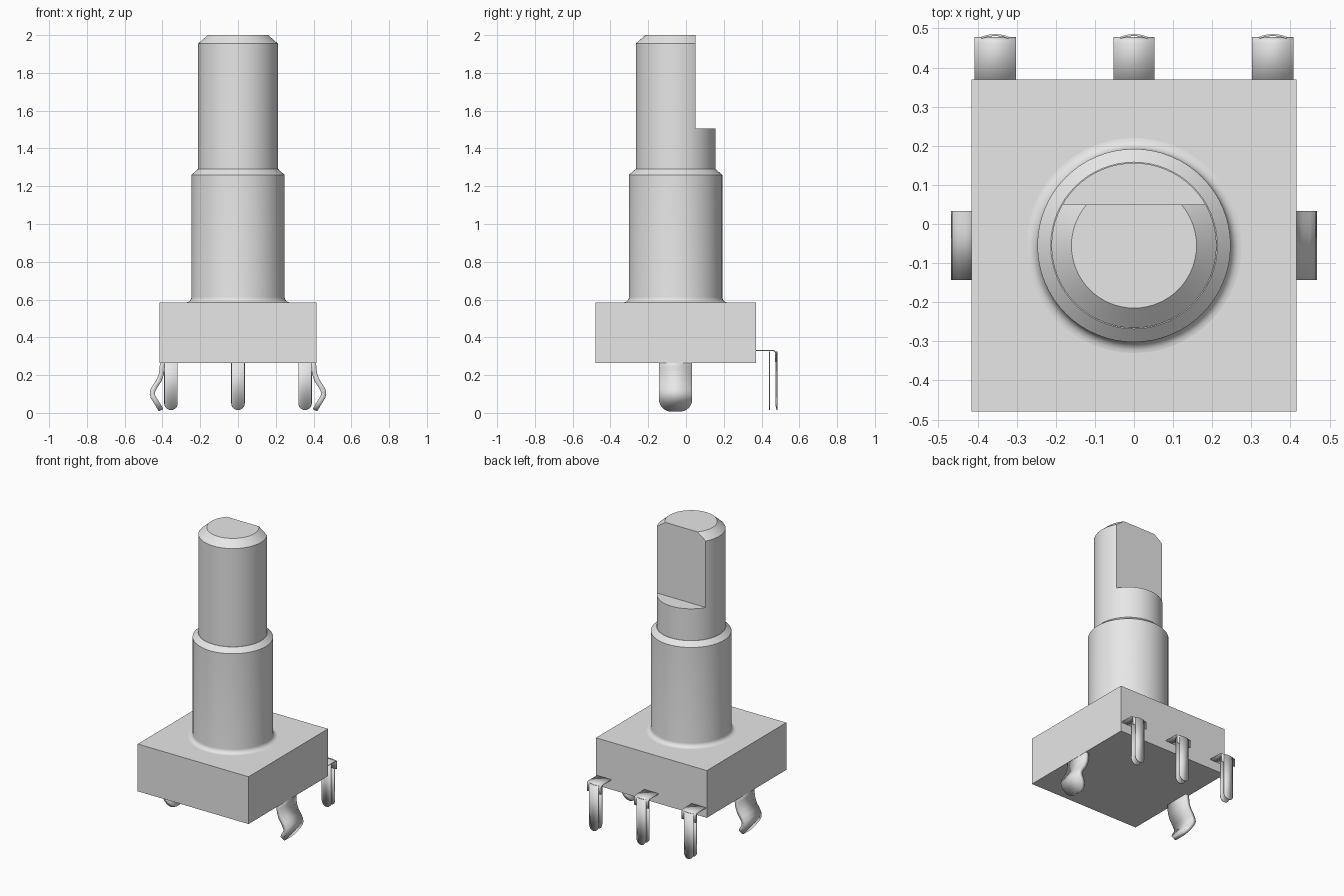
import bpy, bmesh, math
from mathutils import Vector

cube = bpy.data.objects.get("Cube")
if cube:
    bpy.data.objects.remove(cube, do_unlink=True)

# Single grey colour
grey = bpy.data.materials.new("plain grey")
grey.use_nodes = True
grey.diffuse_color = (0.8, 0.8, 0.8, 1)
grey.node_tree.nodes["Principled BSDF"].inputs["Base Color"].default_value = (0.8, 0.8, 0.8, 1)

AXIS_Y = -0.055


def finish(name, bm, thickness=0):
    """Turn a bmesh into an object with smooth shading and optional sheet thickness."""
    bmesh.ops.recalc_face_normals(bm, faces=bm.faces)
    mesh = bpy.data.meshes.new(name)
    bm.to_mesh(mesh)
    bm.free()
    mesh.materials.append(grey)
    mesh.shade_smooth()
    mesh.set_sharp_from_angle(angle=math.radians(30))
    obj = bpy.data.objects.new(name, mesh)
    bpy.context.collection.objects.link(obj)
    if thickness:
        mod = obj.modifiers.new("sheet", "SOLIDIFY")
        mod.thickness = thickness
        mod.offset = 0
    return obj


def box(name, lo, hi):
    bm = bmesh.new()
    bmesh.ops.create_cube(bm, size=1)
    lo, hi = Vector(lo), Vector(hi)
    for v in bm.verts:
        v.co = (lo + hi) / 2 + v.co * (hi - lo)
    return finish(name, bm)


def lathe(profile, steps=64):
    """Revolve (radius, z) points around the shaft axis and cap both ends."""
    bm = bmesh.new()
    rings = []
    for r, z in profile:
        rings.append([bm.verts.new((r * math.cos(a), AXIS_Y + r * math.sin(a), z))
                      for a in (math.tau * i / steps for i in range(steps))])
    for low, high in zip(rings, rings[1:]):
        for i in range(steps):
            j = (i + 1) % steps
            bm.faces.new((low[i], low[j], high[j], high[i]))
    bm.faces.new(rings[0])
    bm.faces.new(rings[-1])
    return bm


def strip(name, pairs, thickness):
    """Sheet spanned between successive pairs of points."""
    bm = bmesh.new()
    rows = [(bm.verts.new(a), bm.verts.new(b)) for a, b in pairs]
    for (a, b), (c, d) in zip(rows, rows[1:]):
        bm.faces.new((a, b, d, c))
    return finish(name, bm, thickness)


# Housing
box("housing", (-0.415, -0.48, 0.265), (0.415, 0.37, 0.585))

# Threaded-bush collar with a small fillet at its foot
fillet = [(0.275 - 0.028 * math.sin(t), 0.613 - 0.028 * math.cos(t))
          for t in (math.pi / 2 * i / 6 for i in range(7))]
finish("collar", lathe(fillet + [(0.247, 1.26), (0.213, 1.29)]))

# Shaft: full round below, flattened at the back above
finish("lower_shaft", lathe([(0.211, 1.28), (0.211, 1.505)]))
bm = lathe([(0.211, 1.505), (0.211, 1.955), (0.16, 2.0)])
cut = bmesh.ops.bisect_plane(bm, geom=bm.verts[:] + bm.edges[:] + bm.faces[:],
                             plane_co=(0, 0.05, 0), plane_no=(0, 1, 0), clear_outer=True)
edges = [e for e in cut["geom_cut"] if isinstance(e, bmesh.types.BMEdge)]
bmesh.ops.holes_fill(bm, edges=edges, sides=0)
finish("flattened_shaft", bm)

# Rear pins: a bent lug carrying two thin rounded blades
HALF, R, TIP = 0.035, 0.035, 0.015
for side, px in (("right", -0.355), ("middle", 0), ("left", 0.355)):
    lug = [(0.36, 0.33), (0.462, 0.33), (0.471, 0.326), (0.475, 0.317), (0.475, 0.27)]
    strip(side + "_pin_lug", [((px - 0.053, y, z), (px + 0.053, y, z)) for y, z in lug], 0.006)
    for blade, y0, bulge in (("outer", 0.476, 0.007), ("inner", 0.441, 0)):
        columns = []
        for i in range(13):
            t = -math.cos(math.pi * i / 12)
            x, y = px + HALF * t, y0 + bulge * (1 - t * t)
            foot = TIP + R - R * math.sqrt(max(0, 1 - t * t))
            columns.append(((x, y, 0.326), (x, y, foot)))
        strip(f"{side}_pin_{blade}_blade", columns, 0.005)

# Side spring clips: bent strips with a rounded tip
path = [(0.4, 0.29), (0.401, 0.24), (0.406, 0.205), (0.419, 0.17), (0.438, 0.142),
        (0.451, 0.118), (0.454, 0.1), (0.449, 0.083), (0.438, 0.066), (0.428, 0.05),
        (0.42, 0.036), (0.413, 0.025), (0.409, 0.018), (0.407, 0.014)]
for side, s in (("left", 1), ("right", -1)):
    rows = []
    for x, z in path:
        drop = max(0, 0.078 - z) / 0.066
        w = 0.018 + 0.07 * math.sqrt(max(0, 1 - drop * drop))
        rows.append(((s * x, AXIS_Y - w, z), (s * x, AXIS_Y + w, z)))
    strip(side + "_clip", rows, 0.027)
